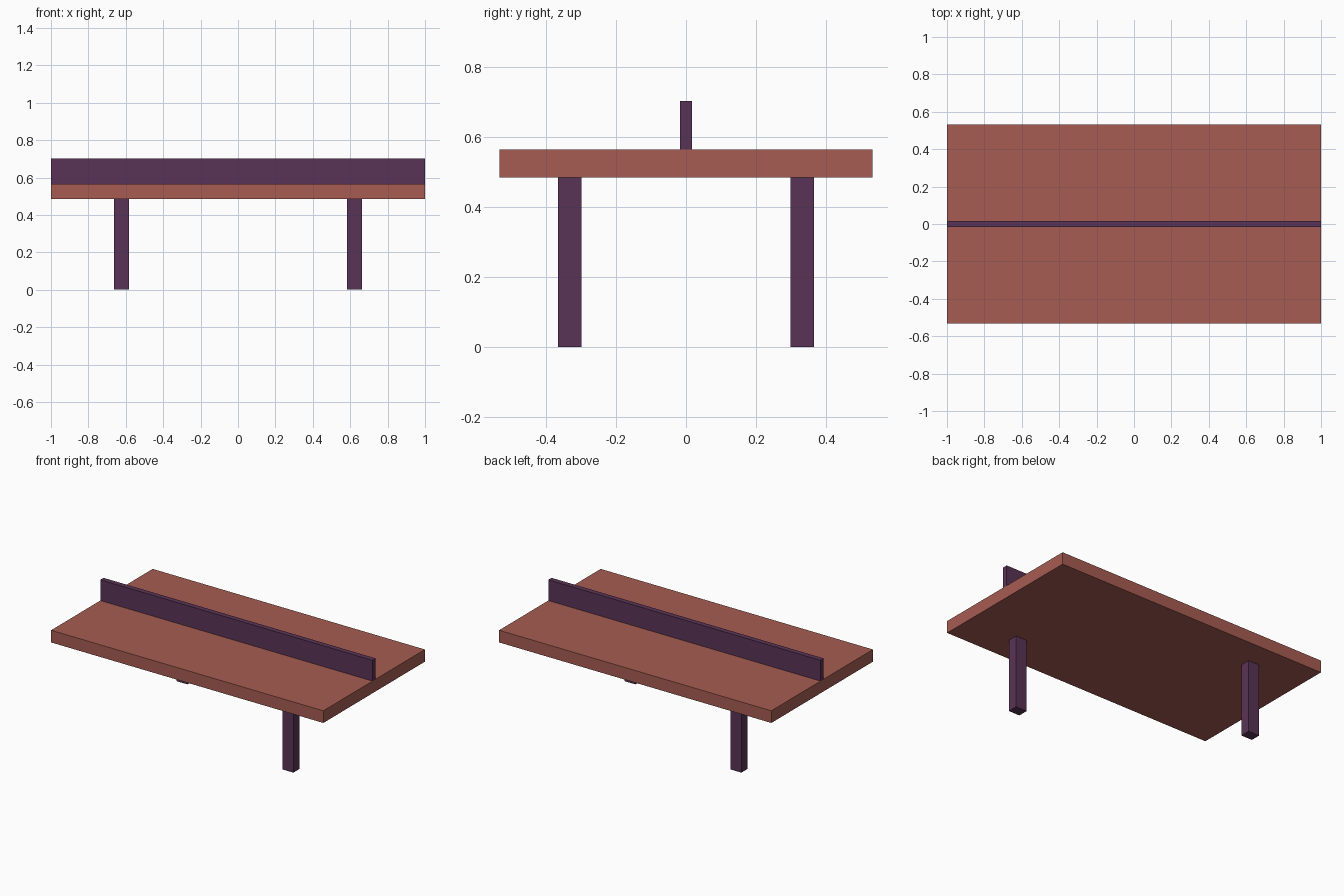
import bpy

if "Cube" in bpy.data.objects:
    bpy.data.objects.remove(bpy.data.objects["Cube"])


def material(name, color):
    mat = bpy.data.materials.new(name)
    mat.diffuse_color = color
    mat.use_nodes = True
    mat.node_tree.nodes["Principled BSDF"].inputs["Base Color"].default_value = mat.diffuse_color
    return mat


def box(name, center, size, mat):
    bpy.ops.mesh.primitive_cube_add(size=1, location=center)
    obj = bpy.context.object
    obj.name = name
    obj.scale = size
    bpy.ops.object.transform_apply(location=False, rotation=False, scale=True)
    obj.data.materials.append(mat)
    return obj


red = material("red_brown", (0.38, 0.107, 0.084, 1))
purple = material("dark_purple", (0.102, 0.034, 0.093, 1))

BOTTOM, TOP, NET_TOP = 0.484, 0.565, 0.703

# Table slab
box("table_top", (0, 0, (BOTTOM + TOP) / 2), (2, 1.066, TOP - BOTTOM), red)

# Upright divider running the full length of the table
box("net", (0, 0, (TOP + NET_TOP) / 2), (2, 0.034, NET_TOP - TOP), purple)

# Two legs on one diagonal: front right and back left
for name, s in (("front_right_leg", 1), ("back_left_leg", -1)):
    box(name, (0.622 * s, -0.332 * s, BOTTOM / 2), (0.081, 0.067, BOTTOM), purple)
